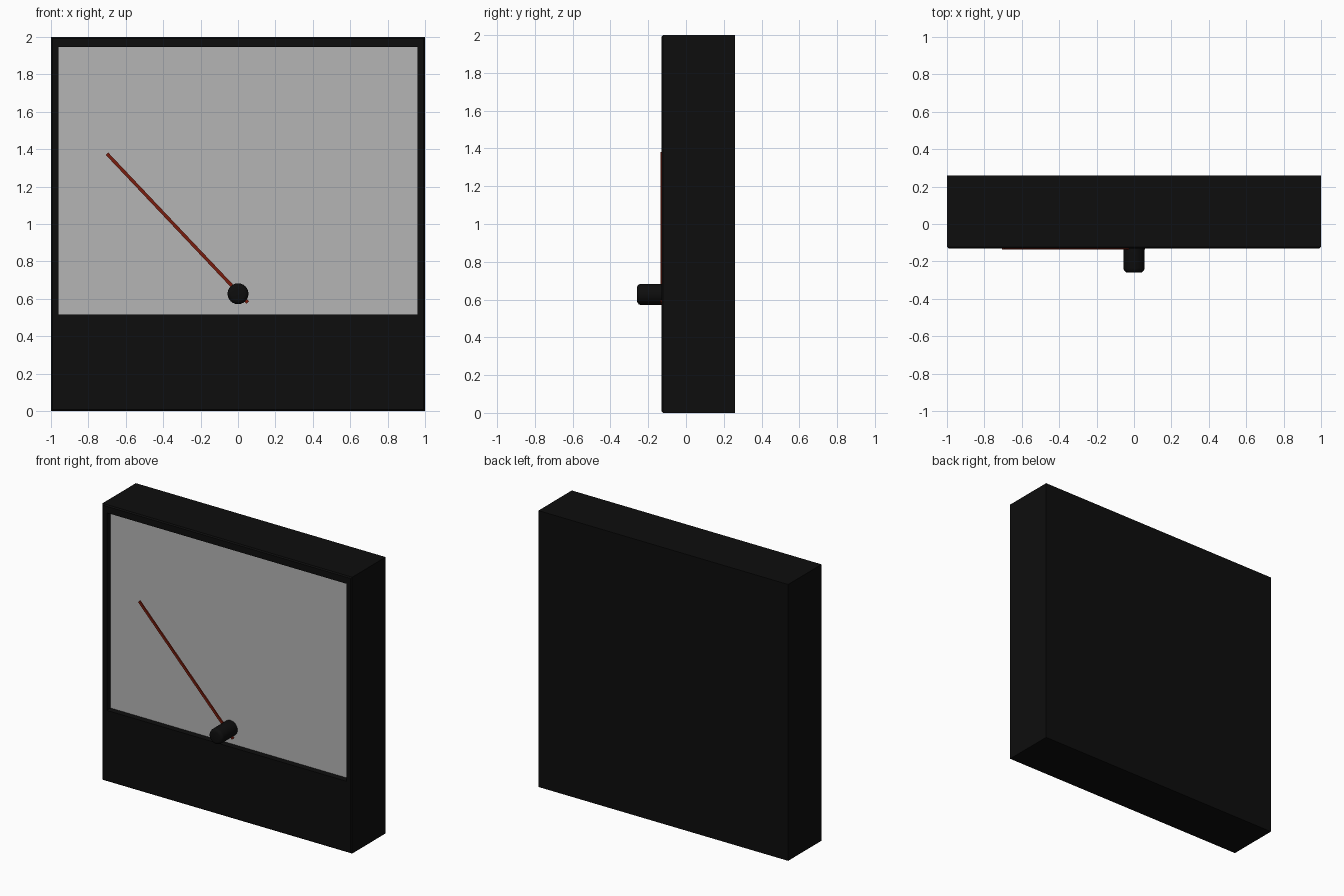
import bpy, bmesh, math
from mathutils import Matrix, Vector

if "Cube" in bpy.data.objects:
    bpy.data.objects.remove(bpy.data.objects["Cube"])

FRONT, BACK = -0.13, 0.26


def material(name, rgb):
    m = bpy.data.materials.new(name)
    m.diffuse_color = (*rgb, 1)
    m.use_nodes = True
    m.node_tree.nodes["Principled BSDF"].inputs["Base Color"].default_value = m.diffuse_color
    return m


BLACK = material("black plastic", (0.004, 0.004, 0.004))
GREY = material("dial grey", (0.46, 0.46, 0.46))
RED = material("needle red", (0.19, 0.012, 0.004))


def finish(name, bm, *mats):
    bmesh.ops.recalc_face_normals(bm, faces=bm.faces)
    me = bpy.data.meshes.new(name)
    bm.to_mesh(me)
    bm.free()
    for m in mats:
        me.materials.append(m)
    ob = bpy.data.objects.new(name, me)
    bpy.context.collection.objects.link(ob)
    return ob


def box(bm, size, matrix):
    bmesh.ops.create_cube(bm, size=1, matrix=matrix @ Matrix.Diagonal((*size, 1)))


# Housing: chamfered front edge, then a recessed grey dial
bm = bmesh.new()
y0 = FRONT + 0.008
box(bm, (2, BACK - y0, 2), Matrix.Translation((0, (y0 + BACK) / 2, 1)))
bm.normal_update()
face = min(bm.faces, key=lambda f: f.calc_center_median().y)
rings = [  # half width, bottom, top, depth
    (0.992, 0.008, 1.992, FRONT),
    (0.96, 0.515, 1.945, FRONT),
    (0.96, 0.515, 1.945, FRONT + 0.045),
]
for half, low, high, y in rings:
    bmesh.ops.inset_individual(bm, faces=[face], thickness=0.004)
    mid = face.calc_center_median()
    for v in face.verts:
        v.co = Vector((math.copysign(half, v.co.x), y, high if v.co.z > mid.z else low))
face.material_index = 1
finish("housing", bm, BLACK, GREY)

# Needle: thin tilted bar level with the front rim
bm = bmesh.new()
tip, tail = Vector((-0.70, 0, 1.375)), Vector((0.052, 0, 0.58))
d = tip - tail
mid = (tip + tail) / 2
box(bm, (d.length, 0.01, 0.018),
    Matrix.Translation((mid.x, FRONT, mid.z)) @ Matrix.Rotation(-math.atan2(d.z, d.x), 4, 'Y'))
finish("needle", bm, RED)

# Pivot knob: cylinder with a rounded front end
bm = bmesh.new()
k0, k1 = -0.26, FRONT + 0.045
bmesh.ops.create_cone(
    bm, cap_ends=True, segments=24, radius1=0.056, radius2=0.056, depth=k1 - k0,
    matrix=Matrix.Translation((0, (k0 + k1) / 2, 0.627)) @ Matrix.Rotation(math.pi / 2, 4, 'X'))
rim = [e for e in bm.edges if all(v.co.y < k0 + 0.01 for v in e.verts)]
bmesh.ops.bevel(bm, geom=rim, offset=0.022, segments=3, profile=0.5, affect='EDGES')
knob = finish("pivot_knob", bm, BLACK)
bpy.context.view_layer.objects.active = knob
knob.select_set(True)
bpy.ops.object.shade_smooth_by_angle(angle=math.radians(35))
